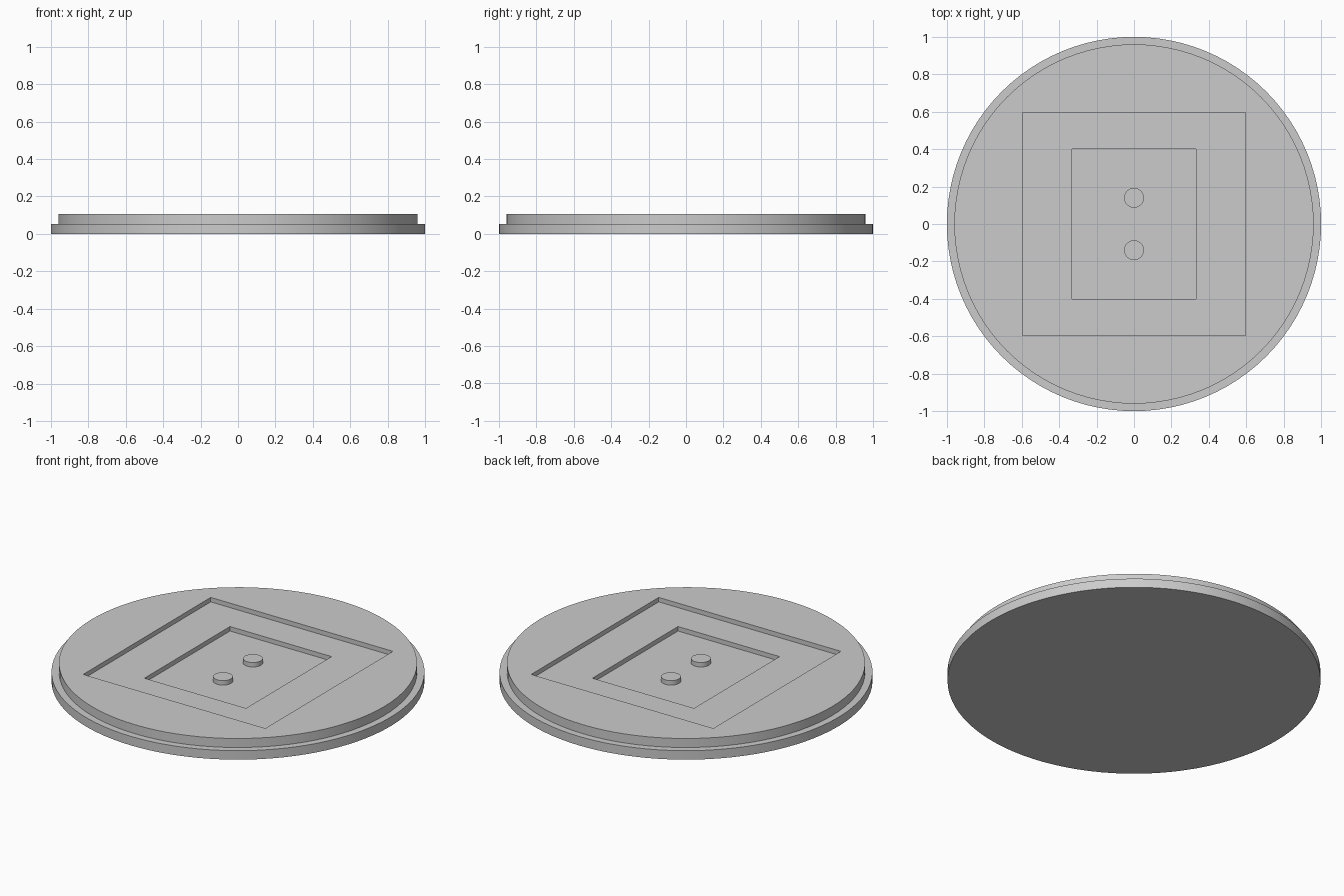
import bpy, bmesh, math
from mathutils import Matrix

cube = bpy.data.objects.get("Cube")
if cube:
    bpy.data.objects.remove(cube, do_unlink=True)

STEP = 0.0533            # height of each disc tier
TOP = 2 * STEP
RECESS = STEP / 2        # depth of each pocket
SIDES = 96

grey = bpy.data.materials.new("plain_grey")
grey.use_nodes = True
colour = (0.6, 0.6, 0.6, 1)
grey.diffuse_color = colour
grey.node_tree.nodes["Principled BSDF"].inputs["Base Color"].default_value = colour


def make_object(name, bm):
    bmesh.ops.recalc_face_normals(bm, faces=bm.faces)
    mesh = bpy.data.meshes.new(name)
    bm.to_mesh(mesh)
    bm.free()
    mesh.materials.append(grey)
    obj = bpy.data.objects.new(name, mesh)
    bpy.context.collection.objects.link(obj)
    return obj


def activate(obj):
    bpy.ops.object.select_all(action='DESELECT')
    obj.select_set(True)
    bpy.context.view_layer.objects.active = obj


def smooth(obj):
    activate(obj)
    bpy.ops.object.shade_smooth_by_angle(angle=math.radians(30))


def lathe(name, profile, sides):
    bm = bmesh.new()
    verts = [bm.verts.new((r, 0, z)) for r, z in profile]
    edges = [bm.edges.new(pair) for pair in zip(verts, verts[1:])]
    bmesh.ops.spin(bm, geom=verts + edges, cent=(0, 0, 0), axis=(0, 0, 1),
                   angle=math.tau, steps=sides)
    bmesh.ops.remove_doubles(bm, verts=bm.verts, dist=1e-4)
    # Merge the flat fans into single caps
    bmesh.ops.dissolve_limit(bm, angle_limit=0.01, verts=bm.verts, edges=bm.edges)
    return make_object(name, bm)


def cut_pocket(target, name, width, depth, floor):
    # Rectangular pocket with its floor at the given height
    bm = bmesh.new()
    height = 0.2
    place = Matrix.Translation((0, 0, floor + height / 2))
    bmesh.ops.create_cube(bm, size=1, matrix=place @ Matrix.Diagonal((width, depth, height, 1)))
    cutter = make_object(name, bm)
    cutter.hide_render = True
    mod = target.modifiers.new(name, 'BOOLEAN')
    mod.operation = 'DIFFERENCE'
    mod.solver = 'EXACT'
    mod.object = cutter
    activate(target)
    bpy.ops.object.modifier_apply(modifier=mod.name)
    bpy.data.objects.remove(cutter, do_unlink=True)


# Two-tier disc with nested pockets
disc = lathe("stepped_disc", [(0, 0), (1, 0), (1, STEP), (0.96, STEP), (0.96, TOP), (0, TOP)], SIDES)
cut_pocket(disc, "outer_pocket_cutter", 1.193, 1.193, TOP - RECESS)
cut_pocket(disc, "inner_pocket_cutter", 0.665, 0.8, TOP - 2 * RECESS)
smooth(disc)

# Locating pins on the inner floor
for name, y in (("front_pin", -0.14), ("back_pin", 0.14)):
    bm = bmesh.new()
    low, high = STEP - 0.01, TOP - RECESS
    bmesh.ops.create_cone(bm, cap_ends=True, segments=32, radius1=0.053, radius2=0.053,
                          depth=high - low, matrix=Matrix.Translation((0, y, (low + high) / 2)))
    smooth(make_object(name, bm))
